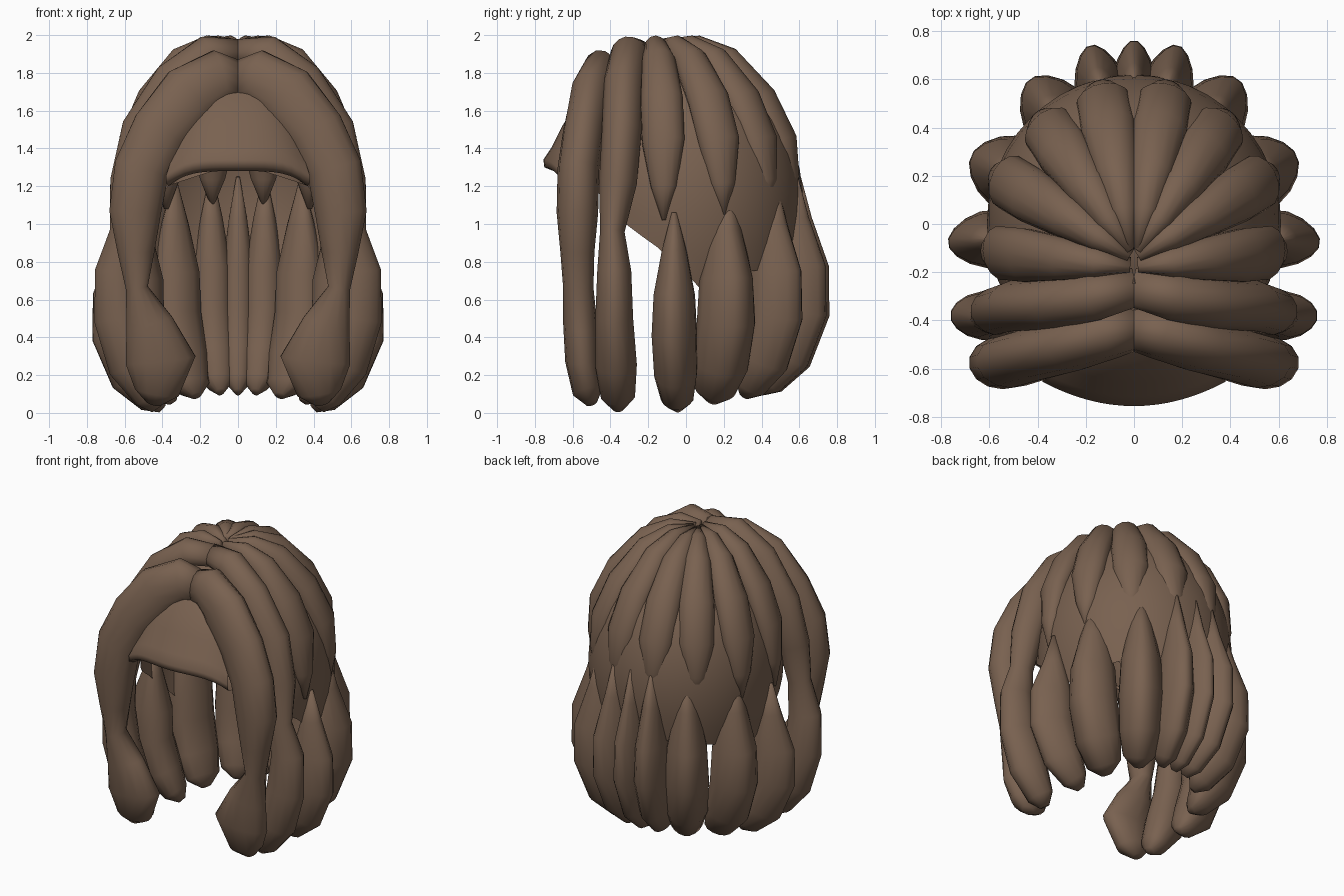
import bpy, bmesh
from math import sin, cos, pi, sqrt, radians
from mathutils import Vector

cube = bpy.data.objects.get("Cube")
if cube:
    bpy.data.objects.remove(cube, do_unlink=True)

brown = bpy.data.materials.new("hair_brown")
brown.use_nodes = True
brown.diffuse_color = (0.19, 0.12, 0.08, 1)
brown.node_tree.nodes["Principled BSDF"].inputs["Base Color"].default_value = brown.diffuse_color


def finish(name, bm, mirror=False):
    bmesh.ops.recalc_face_normals(bm, faces=bm.faces)
    mesh = bpy.data.meshes.new(name)
    bm.to_mesh(mesh)
    bm.free()
    mesh.materials.append(brown)
    for p in mesh.polygons:
        p.use_smooth = True
    obj = bpy.data.objects.new(name, mesh)
    bpy.context.collection.objects.link(obj)
    if mirror:
        obj.modifiers.new("mirror", 'MIRROR').use_mirror_merge = False
    return obj


def bridge(bm, rows, closed):
    for a, b in zip(rows, rows[1:]):
        n = len(a)
        for i in range(n if closed else n - 1):
            j = (i + 1) % n
            bm.faces.new((a[i], a[j], b[j], b[i]))


def lock(name, path, mirror=True, sideways=False, taper=0, sides=14):
    """Elliptical tube, narrower outside by taper; rows are (x, y, z, half width, half depth)."""
    bm = bmesh.new()
    pts = [Vector(r[:3]) for r in path]
    rings = []
    for i, (p, row) in enumerate(zip(pts, path)):
        t = (pts[min(i + 1, len(pts) - 1)] - pts[max(i - 1, 0)]).normalized()
        out = Vector((p.x, 0 if sideways else p.y, max(p.z - 1.2, 0)))
        n = (out - t * out.dot(t)).normalized()
        w = t.cross(n)
        ring = []
        for k in range(sides):
            c, s = cos(2 * pi * k / sides), sin(2 * pi * k / sides)
            ring.append(bm.verts.new(p + w * row[3] * c * (1 - taper * s) + n * row[4] * s))
        rings.append(ring)
    bridge(bm, rings, True)
    bm.faces.new(rings[0])
    bm.faces.new(rings[-1])
    return finish(name, bm, mirror)


def interp(table, x):
    for (x0, y0), (x1, y1) in zip(table, table[1:]):
        if x <= x1:
            return y0 + (y1 - y0) * (x - x0) / (x1 - x0)
    return table[-1][1]


# Scalp shell with a rim that drops from the brow to the nape
rim = [(0, 1.32), (38, 1.2), (52, 1.05), (75, 0.88), (100, 0.64), (120, 0.74), (180, 0.82)]
bm = bmesh.new()
rows = []
for k in range(15):
    ring = []
    for s in range(48):
        deg = s * 7.5
        bottom = interp(rim, min(deg, 360 - deg))
        f = k / 14
        z = 1.89 - (1.89 - bottom) * (0.002 + 0.998 * f ** 1.7)
        h = (z - 1.1) / 0.79
        r = sqrt(max(1 - h * h, 0)) if h > 0 else 1 - 0.4 * h * h
        a = radians(deg)
        ring.append(bm.verts.new((0.61 * r * sin(a), -0.62 * r * cos(a), z)))
    rows.append(ring)
bridge(bm, rows, True)
bm.faces.new(rows[0])
finish("scalp_shell", bm)

# Short fringe: a curved sheet with a rolled lower lip
bm = bmesh.new()
rows = []
for z, y, half in [(1.78, -0.42, 0.2), (1.66, -0.56, 0.26), (1.52, -0.655, 0.32),
                   (1.4, -0.715, 0.36), (1.34, -0.755, 0.38), (1.3, -0.75, 0.38),
                   (1.28, -0.7, 0.37), (1.29, -0.58, 0.35), (1.4, -0.5, 0.33)]:
    row = []
    for i in range(17):
        u = i / 8 - 1
        x = u * half
        row.append(bm.verts.new((x, y + 0.7 * x * x, z - 0.08 * u ** 4)))
    rows.append(row)
bridge(bm, rows, False)
finish("fringe", bm)

# Long locks framing the face
lock("face_lock", [
    (-0.01, -0.42, 1.74, 0.1, 0.12), (0.1, -0.45, 1.775, 0.11, 0.15),
    (0.25, -0.5, 1.68, 0.11, 0.175), (0.41, -0.54, 1.49, 0.11, 0.16),
    (0.51, -0.57, 1.29, 0.11, 0.15), (0.545, -0.575, 1.06, 0.11, 0.14),
    (0.54, -0.575, 0.85, 0.09, 0.1), (0.535, -0.57, 0.66, 0.08, 0.06),
    (0.47, -0.56, 0.47, 0.09, 0.13), (0.41, -0.55, 0.28, 0.09, 0.19),
    (0.43, -0.52, 0.11, 0.08, 0.12), (0.45, -0.5, 0.05, 0.03, 0.04)], sideways=True)

# Long locks beside the temples
lock("temple_lock", [
    (-0.01, -0.26, 1.91, 0.08, 0.07), (0.16, -0.3, 1.91, 0.1, 0.09),
    (0.34, -0.33, 1.76, 0.105, 0.11), (0.51, -0.34, 1.5, 0.105, 0.11),
    (0.58, -0.36, 1.22, 0.1, 0.1), (0.6, -0.39, 0.96, 0.065, 0.08),
    (0.65, -0.38, 0.75, 0.09, 0.11), (0.635, -0.38, 0.5, 0.1, 0.13),
    (0.56, -0.37, 0.25, 0.11, 0.13), (0.47, -0.36, 0.08, 0.09, 0.08),
    (0.43, -0.36, 0.02, 0.03, 0.03)], sideways=True, taper=0.15)

# Crown locks fanning out over the sides and back: (start y, end x, end y, tip z)
arc = [(0, 1.92, 0.03, 0.06), (0.25, 1.92, 0.065, 0.08), (0.5, 1.86, 0.09, 0.085),
       (0.8, 1.66, 0.115, 0.085), (0.98, 1.44, 0.115, 0.08), (1.04, 1.22, 0.07, 0.055),
       (1.06, 1.06, 0.01, 0.015)]
crown = [("side", -0.17, 0.56, -0.12, 1.02), ("rear_side", -0.13, 0.53, 0.18, 1.05),
         ("rear", -0.11, 0.36, 0.4, 1.08), ("back", -0.1, 0.13, 0.52, 1.1)]
for name, y0, ex, ey, tip in crown:
    path = []
    for f, z, w, t in arc:
        if z < 1.4:
            z += (tip - 1.06) * (1.44 - z) / 0.38
        path.append((ex * f + 0.015 * (1 - f), y0 + (ey - y0) * f, z, w, t))
    lock(name + "_crown_lock", path)

# Lower locks bulging out then curling under: (outer x, outer y, top z, bottom z, width)
curl = [(0.97, 1.25, 0.012, 0.012), (0.98, 1.03, 0.06, 0.065), (1, 0.77, 0.1, 0.145),
        (1, 0.53, 0.11, 0.15), (0.87, 0.29, 0.105, 0.135), (0.72, 0.15, 0.08, 0.08),
        (0.64, 0.1, 0.025, 0.025)]
lower = [("centre", 0, 0.76, 1.25, 0.12, 0.8), ("inner", 0.18, 0.74, 1.25, 0.12, 0.95),
         ("nape", 0.43, 0.6, 1.22, 0.1, 1.25), ("rear", 0.675, 0.28, 1.18, 0.07, 1.4),
         ("side", 0.77, -0.08, 1.06, 0.03, 1.07)]
for name, px, py, top, low, wide in lower:
    outer = Vector((px, py))
    mid = outer * (1 - 0.145 / outer.length)
    path = [(mid.x * f, mid.y * f, low + (z - 0.11) / 1.14 * (top - low), w * wide, t)
            for f, z, w, t in curl]
    lock(name + "_lower_lock", path, mirror=px > 0, taper=0.25)
